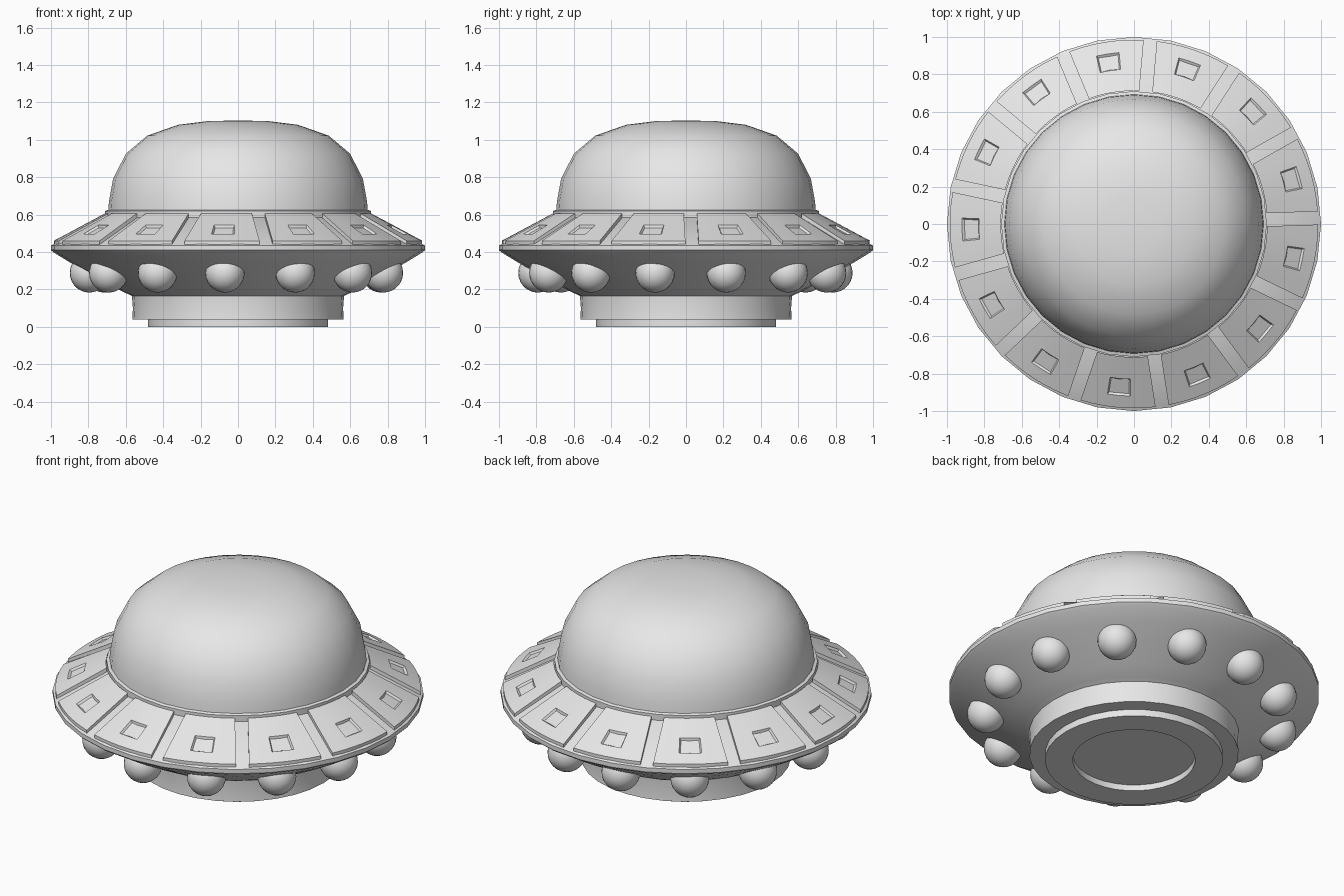
import bpy, bmesh
from math import sin, cos, tan, asin, radians, pi

cube = bpy.data.objects.get("Cube")
if cube:
    bpy.data.objects.remove(cube, do_unlink=True)

COUNT = 13                      # panels and lamps around the craft
STEP = 2 * pi / COUNT
START = radians(15.7)

grey = bpy.data.materials.new("light_grey")
grey.use_nodes = True
grey.diffuse_color = (0.8, 0.8, 0.8, 1)
grey.node_tree.nodes["Principled BSDF"].inputs["Base Color"].default_value = (0.8, 0.8, 0.8, 1)


def finish(name, bm, angle):
    bmesh.ops.recalc_face_normals(bm, faces=bm.faces)
    mesh = bpy.data.meshes.new(name)
    bm.to_mesh(mesh)
    bm.free()
    mesh.materials.append(grey)
    obj = bpy.data.objects.new(name, mesh)
    bpy.context.collection.objects.link(obj)
    bpy.ops.object.select_all(action='DESELECT')
    obj.select_set(True)
    bpy.context.view_layer.objects.active = obj
    bpy.ops.object.shade_smooth_by_angle(angle=radians(angle))
    return obj


def lathe(name, profile, sides=32, angle=35):
    bm = bmesh.new()
    verts = [bm.verts.new((r, 0, z)) for r, z in profile]
    edges = [bm.edges.new(pair) for pair in zip(verts, verts[1:])]
    bmesh.ops.spin(bm, geom=verts + edges, cent=(0, 0, 0), axis=(0, 0, 1),
                   angle=2 * pi, steps=sides, use_merge=True)
    bmesh.ops.remove_doubles(bm, verts=bm.verts, dist=0.0005)
    return finish(name, bm, angle)


# Saucer hull with rim, and collar under the dome
lathe("saucer_hull", [(0.55, 0.16), (0.60, 0.18), (0.67, 0.216), (0.80, 0.288),
                      (0.90, 0.345), (0.985, 0.397), (1.0, 0.41), (1.0, 0.435),
                      (0.98, 0.445), (0.70, 0.59), (0.66, 0.59)])
lathe("dome_collar", [(0.66, 0.57), (0.71, 0.58), (0.71, 0.62), (0.68, 0.63)])

# Dome
lathe("dome", [(0, 1.103), (0.16, 1.1), (0.32, 1.08), (0.485, 1.022), (0.60, 0.925),
               (0.668, 0.79), (0.69, 0.67), (0.695, 0.60)], angle=45)

# Base drum and bottom ring with a round recess
lathe("base_drum", [(0.60, 0.181), (0.567, 0.165), (0.562, 0.10), (0.565, 0.04), (0.0, 0.04)])
lathe("bottom_ring", [(0.48, 0.05), (0.48, 0.0), (0.33, 0.0), (0.33, 0.036), (0, 0.036)])


# Raised panels, each with a sunken window
def panel(name, centre):
    bm = bmesh.new()
    rows = []
    for r in (0.712, 0.83, 0.92, 0.985):
        half = STEP / 2 - asin(0.035 / r)
        win = 0.058 / 0.87
        z = 0.606 - (r - 0.712) * 0.535
        rows.append([bm.verts.new((r * cos(centre + a), r * sin(centre + a), z))
                     for a in (-half, -half * 0.65, -win, 0, win, half * 0.65, half)])
    window = []
    for i in range(3):
        for j in range(6):
            face = bm.faces.new((rows[i][j], rows[i + 1][j], rows[i + 1][j + 1], rows[i][j + 1]))
            if i == 1 and j in (2, 3):
                window.append(face)
    border = [e for e in bm.edges if e.is_boundary]
    skirt = bmesh.ops.extrude_edge_only(bm, edges=border)["geom"]
    bmesh.ops.translate(bm, vec=(0, 0, -0.03),
                        verts=[v for v in skirt if isinstance(v, bmesh.types.BMVert)])
    bmesh.ops.recalc_face_normals(bm, faces=bm.faces)
    bmesh.ops.inset_region(bm, faces=window, thickness=0.01, depth=-0.012)
    return finish(name, bm, 25)


# Round lamps under the rim
def lamp(name, angle):
    bm = bmesh.new()
    bmesh.ops.create_uvsphere(bm, u_segments=24, v_segments=14, radius=0.105)
    bmesh.ops.translate(bm, verts=bm.verts,
                        vec=(0.795 * cos(angle), 0.795 * sin(angle), 0.288))
    return finish(name, bm, 60)


for k in range(COUNT):
    panel(f"rim_panel_{k + 1}", START + k * STEP)
    lamp(f"under_lamp_{k + 1}", START + k * STEP)
